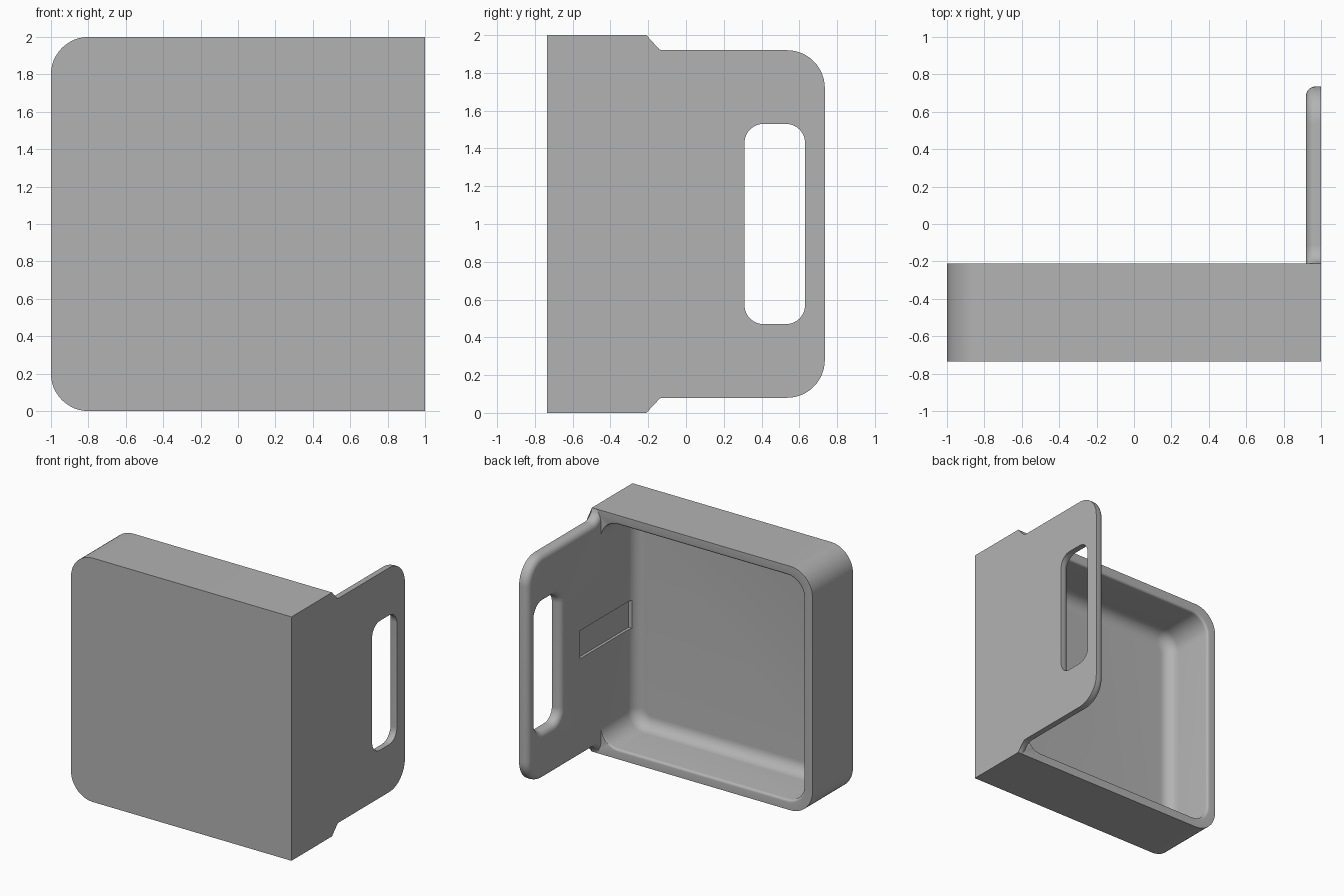
import bpy, bmesh
from math import sin, cos, pi, acos

if "Cube" in bpy.data.objects:
    bpy.data.objects.remove(bpy.data.objects["Cube"])

STEPS = 12
FRONT, RIM, BACK = -0.735, -0.21, 0.735   # depth stations along y
WALL = 0.08
INNER = 1 - WALL

grey = bpy.data.materials.new("plain grey")
grey.use_nodes = True
grey.diffuse_color = (0.45, 0.45, 0.45, 1)
grey.node_tree.nodes["Principled BSDF"].inputs["Base Color"].default_value = grey.diffuse_color


def arc(cu, cv, r, a0, a1):
    angles = [a0 + (a1 - a0) * i / STEPS for i in range(STEPS + 1)]
    return [(cu + r * cos(a), cv + r * sin(a)) for a in angles]


def rounded_rect(u0, u1, v0, v1, radii):
    """Four corner arcs, counter-clockwise from the lower left."""
    corners = [(u0, v0, 1, 1), (u1, v0, -1, 1), (u1, v1, -1, -1), (u0, v1, 1, -1)]
    pts = []
    for i, ((u, v, su, sv), r) in enumerate(zip(corners, radii)):
        a = pi + i * pi / 2
        pts += arc(u + su * r, v + sv * r, r, a, a + pi / 2)
    return pts


def loft(name, rings, closed=False):
    """Skin a row of equal-length rings, capped or joined end to end."""
    bm = bmesh.new()
    loops = [[bm.verts.new(p) for p in ring] for ring in rings]
    pairs = list(zip(loops, loops[1:]))
    if closed:
        pairs.append((loops[-1], loops[0]))
    else:
        bm.faces.new(loops[0])
        bm.faces.new(loops[-1])
    for a, b in pairs:
        for i in range(len(a)):
            j = (i + 1) % len(a)
            bm.faces.new((a[i], a[j], b[j], b[i]))
    bmesh.ops.remove_doubles(bm, verts=bm.verts, dist=1e-5)
    bmesh.ops.recalc_face_normals(bm, faces=bm.faces)
    mesh = bpy.data.meshes.new(name)
    bm.to_mesh(mesh)
    bm.free()
    mesh.materials.append(grey)
    ob = bpy.data.objects.new(name, mesh)
    bpy.context.collection.objects.link(ob)
    return ob


# Tray: outer shell, softened rim, cavity wall, filleted floor
def tray_outer(y):
    return [(u, y, v) for u, v in rounded_rect(-1, 1, 0, 2, (0.2, 0, 0, 0.2))]


def tray_inner(y, inset, right, r):
    pts = rounded_rect(inset - 1, right, inset, 2 - inset, (r,) * 4)
    return [(u, y, v) for u, v in pts]


CORNER, SOFT, FILLET = 0.15, 0.02, 0.1
FLOOR = FRONT + WALL
rings = [tray_outer(FRONT), tray_outer(RIM)]
for i in range(5):
    a = i / 4 * pi / 2
    s = SOFT * (1 - sin(a))
    rings.append(tray_inner(RIM - SOFT * (1 - cos(a)), WALL - s, INNER, CORNER + s))
for i in range(9):
    a = i / 8 * pi / 2
    d = FILLET * (1 - cos(a))
    rings.append(tray_inner(FLOOR + FILLET * (1 - sin(a)), WALL + d, INNER - d, CORNER - d))
tray = loft("tray", rings)


# Handle plate: flared neck, rounded free corners, long grip slot
def plate_outline(x, d):
    neck, bend = 0.1 + d, 0.2 - d
    ny, nz = RIM + 0.098, 0.02
    t = acos(0.098 / neck)
    cy, low = BACK - 0.2, 0.28
    pts = arc(ny, WALL - 0.1, neck, pi - t, pi / 2)
    pts += arc(cy, low, bend, -pi / 2, 0)
    pts += arc(cy, 2 - low, bend, 0, pi / 2)
    pts += arc(ny, 2 + nz, neck, -pi / 2, -pi + t)
    return [(x, y, z) for y, z in pts]


def slot_outline(x, d):
    pts = rounded_rect(0.31 - d, 0.63 + d, 0.47 - d, 1.53 + d, (0.1 + d,) * 4)
    return [(x, y, z) for y, z in pts]


ROUND = 0.05
edge = [(INNER + ROUND * (1 - sin(a)), ROUND * (1 - cos(a)))
        for a in (i / 8 * pi / 2 for i in range(9))]
rings = [slot_outline(1, 0), plate_outline(1, 0)]
rings += [plate_outline(x, d) for x, d in edge]
rings += [slot_outline(x, d) for x, d in reversed(edge)]
plate = loft("handle_plate", rings, closed=True)

# Shallow pocket running from the plate down to the cavity floor
cutter = loft("pocket_cutter", [
    [(x, y, z) for y, z in ((-0.6, 0.885), (0.06, 0.885), (0.06, 1.115), (-0.6, 1.115))]
    for x in (0.8, INNER + 0.022)])
cutter.hide_render = True
for ob in (tray, plate):
    mod = ob.modifiers.new("pocket", "BOOLEAN")
    mod.operation = "DIFFERENCE"
    mod.solver = "EXACT"
    mod.object = cutter
    bpy.ops.object.select_all(action="DESELECT")
    ob.select_set(True)
    bpy.context.view_layer.objects.active = ob
    bpy.ops.object.modifier_apply(modifier=mod.name)
    bpy.ops.object.shade_smooth_by_angle(angle=pi / 6)
bpy.data.objects.remove(cutter)
